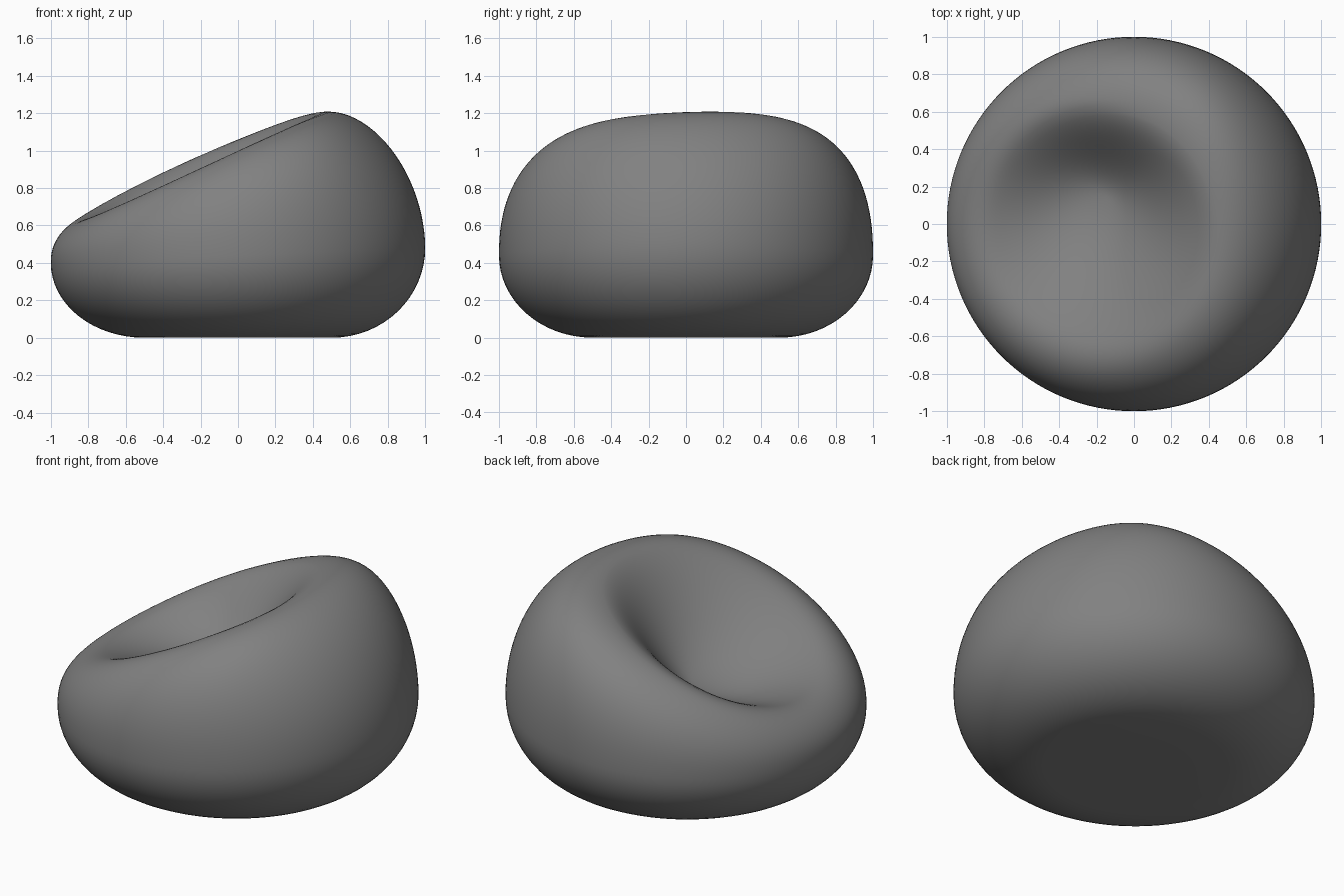
import bpy, bmesh, math
from mathutils import Vector

if "Cube" in bpy.data.objects:
    bpy.data.objects.remove(bpy.data.objects["Cube"])

SEG = 128
RIM_C, RIM_R = Vector((-0.29, -0.09)), 0.77   # outline of the seat hollow
SHIFT, DEPTH = Vector((0.14, 0.24)), 0.34     # offset and depth of its lowest point


def top_plane(x, y):
    # sloping top, levelling off towards the high back
    a, b = 1.046 + 0.43 * x, 1.25
    return (a + b - math.sqrt((a - b) ** 2 + 0.08 ** 2)) / 2 + 0.035 * y


def hollow(x, y):
    # off-centre smooth dent: nested circles drifting to the deepest point
    p = Vector((x, y)) - RIM_C
    if p.length >= RIM_R:
        return 0.0
    lo, hi = 0.0, 1.0
    for _ in range(24):
        q = (lo + hi) / 2
        if (p - SHIFT * (1 - q)).length > RIM_R * q:
            lo = q
        else:
            hi = q
    return DEPTH * (1 - lo * lo) ** 2.5


def section(a):
    # half section from the base centre, round the side, to the top centre
    c, s = math.cos(a), math.sin(a)
    belly = 0.44 + 0.04 * c
    shoulder = 0.58 - 0.16 * c
    pts = [(0.25 * c, 0.25 * s, 0.0)]
    for i in range(17):
        t = i / 16 * math.pi / 2
        r = 0.5 + 0.5 * math.sin(t)
        pts.append((r * c, r * s, belly * (1 - math.cos(t))))
    n = 1.87 + 0.26 * (1 - c) + 0.17 * s * s
    for i in range(1, 25):
        t = i / 24 * math.pi / 2
        u = max(math.cos(t), 0.0) ** (2 / n)
        f = math.sin(t) ** (2 / n)
        r = shoulder + (1 - shoulder) * u
        x, y = r * c, r * s
        pts.append((x, y, belly + (top_plane(x, y) - belly) * f - hollow(x, y)))
    for i in range(1, 32):
        r = shoulder * (1 - i / 32)
        x, y = r * c, r * s
        pts.append((x, y, top_plane(x, y) - hollow(x, y)))
    return pts


# Beanbag body: sections swept round the vertical axis
bm = bmesh.new()
cols = [[bm.verts.new(p) for p in section(2 * math.pi * k / SEG)] for k in range(SEG)]
base = bm.verts.new((0, 0, 0))
crown = bm.verts.new((0, 0, top_plane(0, 0) - hollow(0, 0)))
for k in range(SEG):
    A, B = cols[k], cols[(k + 1) % SEG]
    bm.faces.new((base, B[0], A[0]))
    for i in range(len(A) - 1):
        bm.faces.new((A[i], B[i], B[i + 1], A[i + 1]))
    bm.faces.new((A[-1], B[-1], crown))
bmesh.ops.recalc_face_normals(bm, faces=bm.faces)
for f in bm.faces:
    f.smooth = True
mesh = bpy.data.meshes.new("beanbag_seat")
bm.to_mesh(mesh)
bm.free()
seat = bpy.data.objects.new("beanbag_seat", mesh)
bpy.context.collection.objects.link(seat)

# Dark grey cover
cover = bpy.data.materials.new("dark_grey_cover")
cover.diffuse_color = (0.22, 0.22, 0.22, 1)
cover.use_nodes = True
cover.node_tree.nodes["Principled BSDF"].inputs["Base Color"].default_value = cover.diffuse_color
mesh.materials.append(cover)
